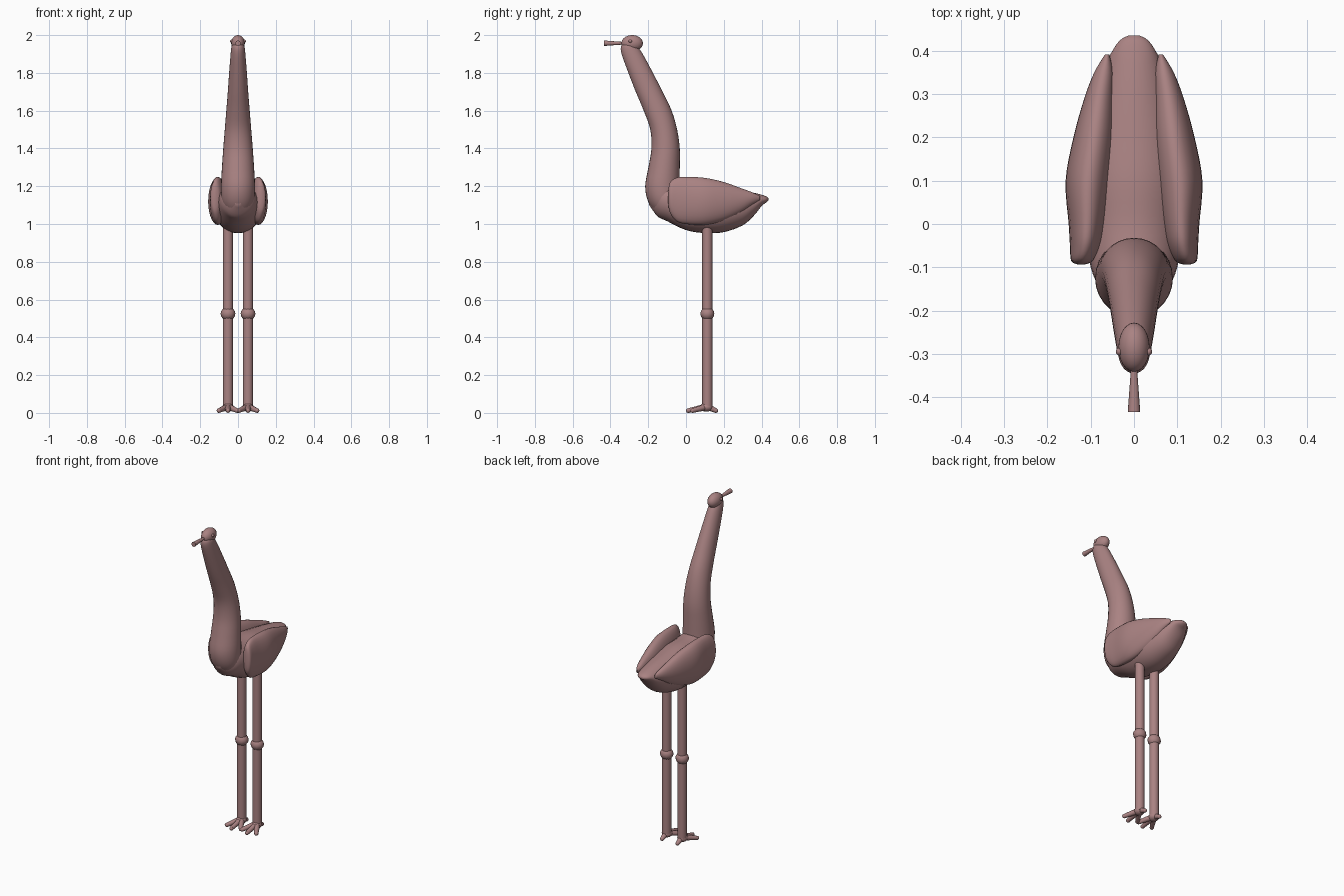
import bpy, bmesh, math
from mathutils import Vector, Matrix

if "Cube" in bpy.data.objects:
    bpy.data.objects.remove(bpy.data.objects["Cube"])

skin = bpy.data.materials.new("dusty rose")
skin.diffuse_color = (0.40, 0.225, 0.225, 1)
skin.use_nodes = True
skin.node_tree.nodes["Principled BSDF"].inputs["Base Color"].default_value = skin.diffuse_color


def finish(name, bm, angle=40):
    bmesh.ops.recalc_face_normals(bm, faces=bm.faces[:])
    me = bpy.data.meshes.new(name)
    bm.to_mesh(me)
    bm.free()
    me.materials.append(skin)
    ob = bpy.data.objects.new(name, me)
    bpy.context.collection.objects.link(ob)
    bpy.ops.object.select_all(action='DESELECT')
    ob.select_set(True)
    bpy.context.view_layer.objects.active = ob
    bpy.ops.object.shade_smooth_by_angle(angle=math.radians(angle))
    return ob


def smooth_path(stations, steps=4):
    """Catmull-Rom through the stations."""
    s = [Vector(p) for p in stations]
    out = []
    for i in range(len(s) - 1):
        a, b, c, d = s[max(i - 1, 0)], s[i], s[i + 1], s[min(i + 2, len(s) - 1)]
        for k in range(steps):
            t = k / steps
            out.append(0.5 * (2 * b + (c - a) * t + (2 * a - 5 * b + 4 * c - d) * t**2
                              + (3 * b - a - 3 * c + d) * t**3))
    return out + [s[-1]]


def loft(name, stations, upright, side=1, n=28):
    """Stations (x, y, z, rx, r): rings lie flat, or stand upright facing y."""
    bm = bmesh.new()
    rings = []
    for x, y, z, rx, r in smooth_path(stations):
        rx, r = max(rx, 0.002), max(r, 0.002)
        ring = []
        for k in range(n):
            a = 2 * math.pi * k / n
            v = r * math.sin(a)
            ring.append(bm.verts.new((side * (x + rx * math.cos(a)),
                                      y + (0 if upright else v),
                                      z + (v if upright else 0))))
        rings.append(ring)
    for p, q in zip(rings, rings[1:]):
        for k in range(n):
            bm.faces.new((p[k], p[(k + 1) % n], q[(k + 1) % n], q[k]))
    bm.faces.new(rings[0])
    bm.faces.new(rings[-1])
    return finish(name, bm, 60)


def add_rod(bm, p, q, r1, r2, n=12):
    p, q = Vector(p), Vector(q)
    d = q - p
    m = Matrix.Translation((p + q) / 2) @ d.to_track_quat('Z', 'Y').to_matrix().to_4x4()
    bmesh.ops.create_cone(bm, cap_ends=True, segments=n, radius1=r1, radius2=r2,
                          depth=d.length, matrix=m)


def add_ball(bm, c, size, u=12, v=8):
    m = Matrix.Translation(c) @ Matrix.Diagonal((*size, 1))
    bmesh.ops.create_uvsphere(bm, u_segments=u, v_segments=v, radius=1, matrix=m)


# Body, tapering into the tail
loft("body", [(0, y, z, rx, r) for y, z, rx, r in [
    (-0.195, 1.13, .02, .03), (-0.15, 1.125, .075, .085), (-0.1, 1.12, .1, .105),
    (0, 1.09, .117, .122), (.1, 1.08, .125, .128), (.2, 1.075, .117, .118),
    (.3, 1.085, .092, .092), (.36, 1.105, .07, .06), (.4, 1.125, .05, .03),
    (.425, 1.13, .032, .016), (.436, 1.13, .012, .006)]], True)

# Folded wings
wing = [(.122, -.094, 1.14, .006, .03), (.12, -.085, 1.14, .025, .08),
        (.112, -.05, 1.13, .036, .115), (.108, 0, 1.125, .043, .125),
        (.105, .1, 1.12, .053, .124), (.092, .2, 1.12, .048, .102),
        (.08, .29, 1.125, .035, .065), (.07, .35, 1.135, .022, .033),
        (.062, .392, 1.138, .005, .01)]
for side, label in ((1, "left"), (-1, "right")):
    loft(label + "_wing", wing, True, side)

# Neck, curving up from the chest
loft("neck", [(0, y, z, rx, r) for y, z, rx, r in [
    (-.09, 1.035, .02, .025), (-.1, 1.06, .06, .06), (-.115, 1.12, .085, .086),
    (-.125, 1.2, .09, .091), (-.116, 1.3, .085, .083), (-.108, 1.4, .078, .075),
    (-.118, 1.5, .07, .071), (-.15, 1.6, .062, .074), (-.195, 1.7, .054, .071),
    (-.24, 1.8, .047, .065), (-.285, 1.9, .039, .056), (-.3, 1.94, .034, .044),
    (-.3, 1.955, .025, .03)]], False)

# Head
bm = bmesh.new()
add_ball(bm, (0, -.285, 1.957), (.036, .057, .043), 24, 16)
finish("head", bm, 60)

# Beak, flaring towards the tip
bm = bmesh.new()
add_rod(bm, (0, -.32, 1.957), (0, -.435, 1.957), .006, .0145, 16)
finish("beak", bm)

for side, label in ((1, "left"), (-1, "right")):
    # Eye
    bm = bmesh.new()
    add_ball(bm, (side * .034, -.295, 1.968), (.008, .009, .009))
    finish(label + "_eye", bm, 60)

    # Leg with knee joint
    x, y = side * .053, .113
    bm = bmesh.new()
    add_rod(bm, (x, y, .025), (x, y, 1.02), .027, .027, 16)
    finish(label + "_leg", bm)
    bm = bmesh.new()
    add_ball(bm, (x, y, .525), (.039, .037, .036), 12, 8)
    finish(label + "_knee", bm)

    # Foot: three front toes and one back toe
    bm = bmesh.new()
    add_ball(bm, (x, y - .005, .03), (.03, .034, .024))
    for dx, ty in ((0, .012), (-.048, .035), (.048, .035), (0, .158)):
        tip = (x + dx, ty, .012)
        add_rod(bm, (x, y, .033), tip, .018, .012)
        add_ball(bm, tip, (.012, .012, .012))
    finish(label + "_foot", bm, 50)
